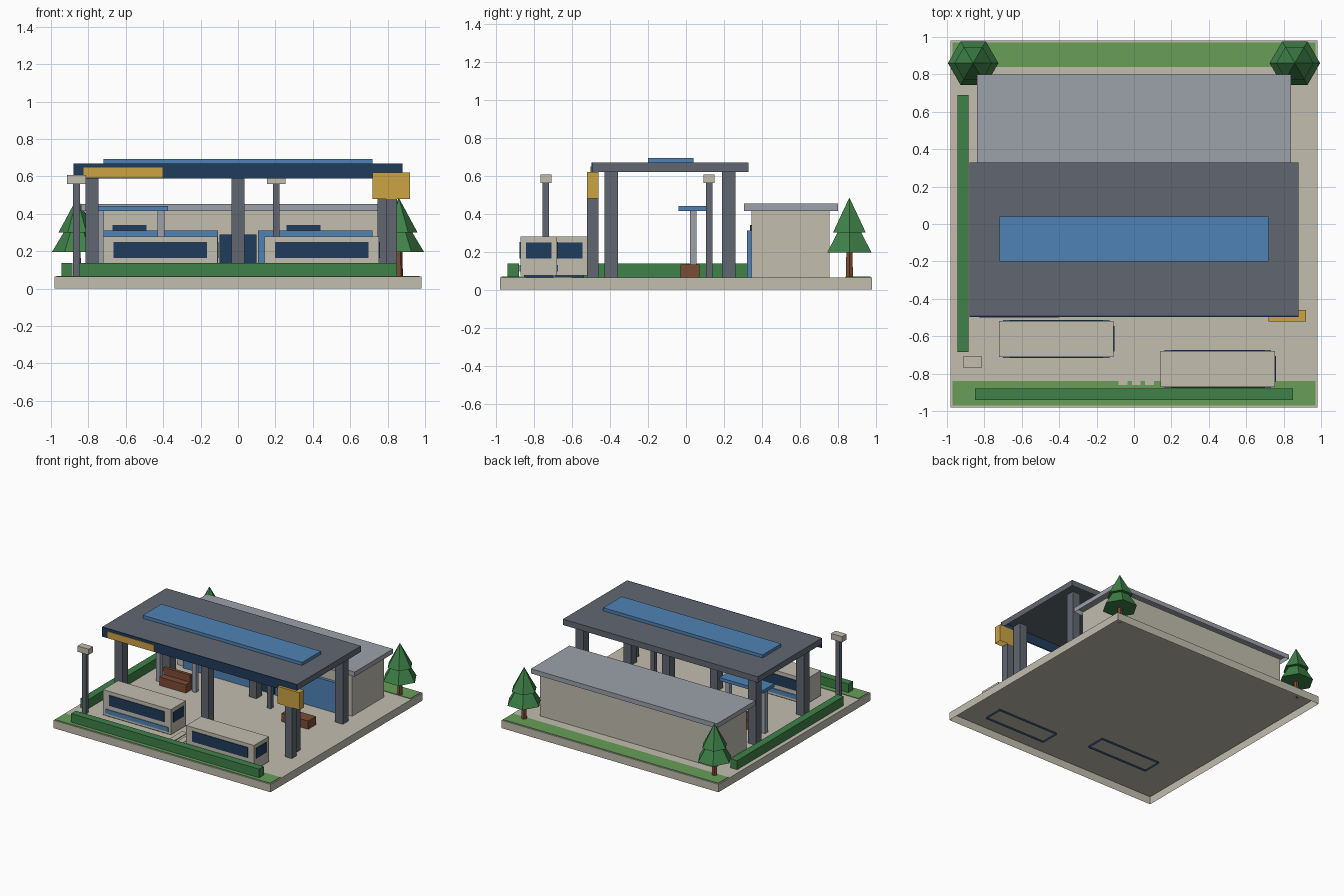
import bpy
import bmesh
from mathutils import Matrix

old = bpy.data.objects.get("Cube")
if old:
    bpy.data.objects.remove(old, do_unlink=True)


def linear(c):
    return c / 12.92 if c <= 0.04045 else ((c + 0.055) / 1.055) ** 2.4


def material(name, code):
    rgb = [linear(int(code[i:i + 2], 16) / 255) for i in (0, 2, 4)]
    mat = bpy.data.materials.new(name)
    mat.use_nodes = True
    mat.diffuse_color = (*rgb, 1)
    mat.node_tree.nodes["Principled BSDF"].inputs["Base Color"].default_value = (*rgb, 1)
    return mat


concrete = material("concrete", "C2BDAF")
light_grey = material("light grey", "9CA1AA")
dark_grey = material("dark grey", "616771")
blue = material("blue", "4F82B5")
navy = material("navy", "203C5C")
gold = material("gold", "CCA344")
leaf = material("leaf green", "3E8148")
grass = material("grass green", "689E57")
wood = material("wood brown", "7C4C35")


def finish(name, bm, mat):
    mesh = bpy.data.meshes.new(name)
    bm.to_mesh(mesh)
    bm.free()
    mesh.materials.append(mat)
    obj = bpy.data.objects.new(name, mesh)
    bpy.context.collection.objects.link(obj)
    return obj


def box(name, mat, x, y, z):
    """Box between (min, max) pairs, left open underneath."""
    bm = bmesh.new()
    bmesh.ops.create_cube(bm, size=1)
    for v in bm.verts:
        v.co = [r[0] if c < 0 else r[1] for c, r in zip(v.co, (x, y, z))]
    under = [f for f in bm.faces if f.normal.z < -0.5]
    bmesh.ops.delete(bm, geom=under, context="FACES_ONLY")
    return finish(name, bm, mat)


def around(c, half):
    return (c - half, c + half)


def cone(name, mat, x, y, z, r1, r2, sides=6):
    bm = bmesh.new()
    bmesh.ops.create_cone(bm, cap_ends=True, segments=sides, radius1=r1, radius2=r2,
                          depth=z[1] - z[0])
    # Put a corner of the ring on the x axis
    first = max(bm.verts, key=lambda v: v.co.x)
    if abs(first.co.y) > 0.001:
        bmesh.ops.rotate(bm, verts=bm.verts, matrix=Matrix.Rotation(3.14159 / sides, 3, "Z"))
    bmesh.ops.translate(bm, verts=bm.verts, vec=(x, y, sum(z) / 2))
    return finish(name, bm, mat)


G = 0.064  # ground level

# Ground, lawns and crossing stripes
box("ground_slab", concrete, (-.98, .98), (-.98, .98), (0, G))
for side, word in ((-1, "front"), (1, "back")):
    box(word + "_lawn", grass, (-.97, .97), around(side * .905, .065), (G, G + .004))
for i in (-1, 0, 1):
    box("crossing_stripe", concrete, around(.012 + i * .072, .024), (-.86, -.6), (G, G + .006))

# Hedges
box("front_hedge", leaf, (-.85, .85), (-.94, -.88), (G, .138))
box("side_hedge", leaf, (-.945, -.885), (-.685, .69), (G, .138))

# Trees
for x in (-.86, .86):
    cone("tree_trunk", wood, x, .86, (G, .21), .022, .018)
    cone("tree_lower_crown", leaf, x, .86, (.195, .42), .135, 0)
    cone("tree_upper_crown", leaf, x, .86, (.3, .485), .1, 0)

# Station building
box("building_walls", concrete, (-.79, .79), (.345, .755), (G, .415))
box("building_roof", light_grey, (-.84, .84), (.305, .8), (.415, .453))
box("entrance_door", navy, (-.1, .1), (.325, .345), (G, .29))
for s in (-1, 1):
    box("glass_front", blue, around(s * .414, .306), (.32, .345), (G, .31))
for x in (-.58, .35):
    box("upper_window", navy, around(x, .09), (.337, .345), (.25, .34))

# Large canopy
box("canopy_roof", dark_grey, (-.88, .88), (-.49, .33), (.62, .668))
box("canopy_fascia", navy, (-.88, .88), (-.498, -.488), (.59, .668))
box("canopy_name_plate", gold, (-.825, -.405), (-.503, -.498), (.594, .648))
box("canopy_skylight", blue, (-.72, .72), (-.2, .04), (.668, .693))
for x in (-.78, 0, .78):
    for y in (-.393, .225):
        box("canopy_column", dark_grey, around(x, .035), around(y, .036), (G, .625))

# Roadside sign
box("sign_post", dark_grey, around(.82, .03), around(-.49, .03), (G, .48))
box("sign_board", gold, (.72, .92), (-.52, -.46), (.48, .62))

# Small waiting shelter
box("shelter_roof", blue, (-.77, -.375), (-.04, .105), (.415, .441))
for x in (-.735, -.412):
    box("shelter_post", light_grey, around(x, .018), around(.038, .018), (G, .415))

# Benches
for x in (-.57, .535):
    box("bench_seat", wood, around(x, .12), (-.03, .07), (G, .132))
box("bench_back", wood, around(-.57, .12), (.025, .05), (.132, .19))

# Lamps
for x, y in ((-.863, -.738), (.205, .122)):
    box("lamp_post", dark_grey, around(x, .018), around(y, .018), (G, .56))
    box("lamp_head", concrete, around(x, .05), around(y, .029), (.56, .607))


def bus(x, y):
    box("bus_skirt", navy, around(x, .277), around(y, .078), (.05, .075))
    box("bus_body", concrete, around(x, .306), around(y, .096), (.075, .28))
    for s in (-1, 1):
        face = around(y + s * .098, .004)
        box("bus_side_window", navy, around(x, .25), face, (.165, .25))
        box("bus_side_stripe", blue, around(x, .285), face, (.095, .13))
    box("bus_end_window", navy, around(x + .307, .004), around(y, .068), (.165, .248))


bus(-.415, -.614)
bus(.448, -.775)
